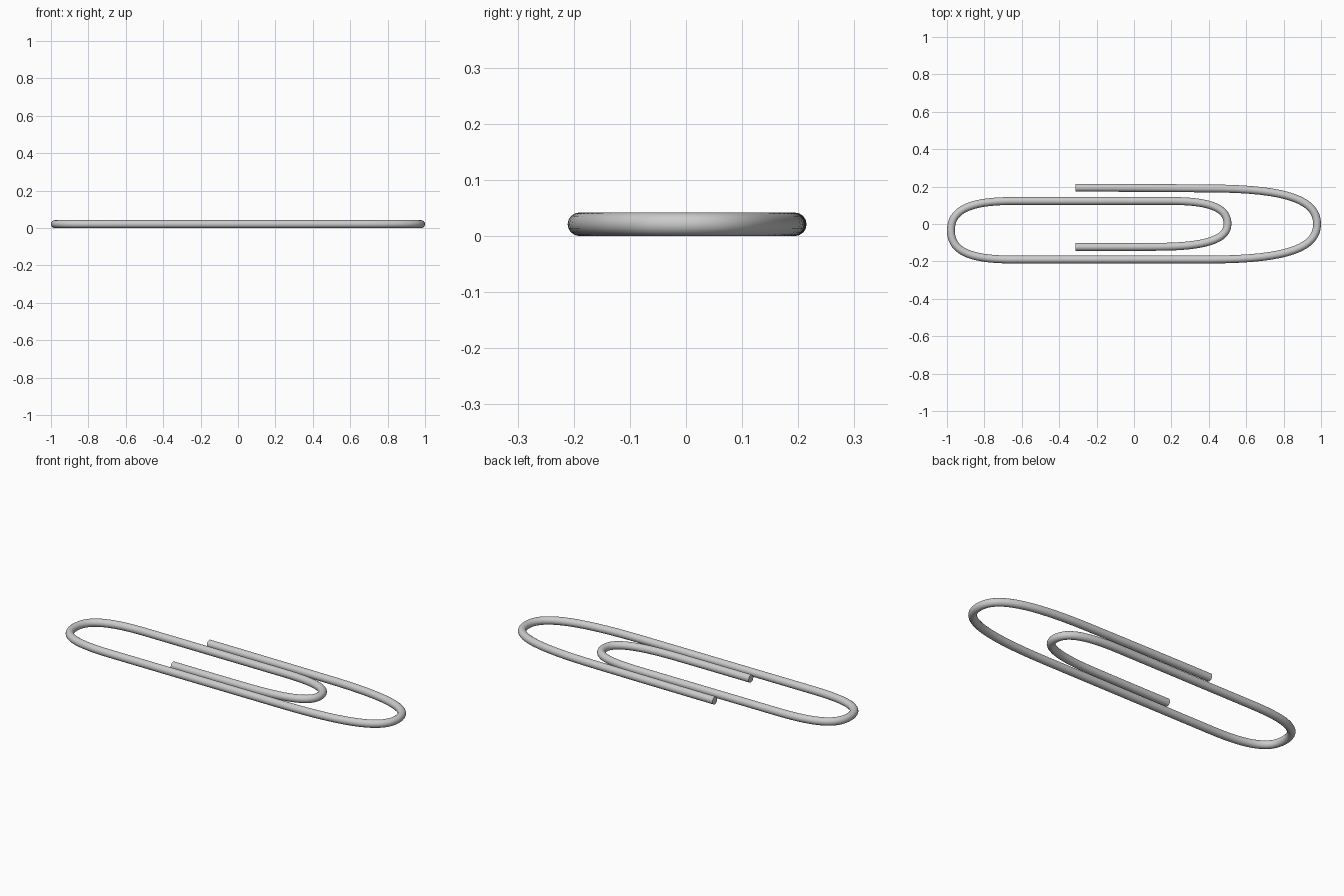
import bpy

if "Cube" in bpy.data.objects:
    bpy.data.objects.remove(bpy.data.objects["Cube"])

R = 0.021  # wire radius

# Wire path: (point, left handle, right handle) in the flat plane
path = [
    ((-0.313, 0.194), (-0.4, 0.194), (-0.1, 0.194)),     # outer free end
    ((0.40, 0.190), (0.2, 0.192), (0.84, 0.190)),
    ((0.979, 0.0), (0.979, 0.12), (0.979, -0.12)),       # large right bend
    ((0.40, -0.190), (0.84, -0.190), (0.2, -0.190)),
    ((-0.65, -0.190), (-0.5, -0.190), (-0.89, -0.190)),
    ((-0.979, -0.034), (-0.979, -0.14), (-0.979, 0.07)), # left bend
    ((-0.65, 0.123), (-0.89, 0.123), (-0.5, 0.123)),
    ((0.20, 0.123), (0.0, 0.123), (0.42, 0.123)),
    ((0.50, 0.0), (0.50, 0.08), (0.50, -0.08)),          # small inner bend
    ((0.12, -0.122), (0.39, -0.122), (0.0, -0.123)),
    ((-0.313, -0.123), (-0.2, -0.123), (-0.4, -0.123)),  # inner free end
]

curve = bpy.data.curves.new("paperclip_wire", 'CURVE')
curve.dimensions = '3D'
curve.resolution_u = 16
curve.bevel_depth = R
curve.bevel_resolution = 6
curve.use_fill_caps = True

spline = curve.splines.new('BEZIER')
spline.bezier_points.add(len(path) - 1)
for bp, (co, left, right) in zip(spline.bezier_points, path):
    bp.handle_left_type = bp.handle_right_type = 'FREE'
    bp.co = (*co, R)
    bp.handle_left = (*left, R)
    bp.handle_right = (*right, R)

wire = bpy.data.objects.new("paperclip_wire", curve)
bpy.context.collection.objects.link(wire)

# Turn the bent wire into a smooth mesh with crisp cut ends
bpy.context.view_layer.objects.active = wire
wire.select_set(True)
bpy.ops.object.convert(target='MESH')
bpy.ops.object.shade_smooth_by_angle()
